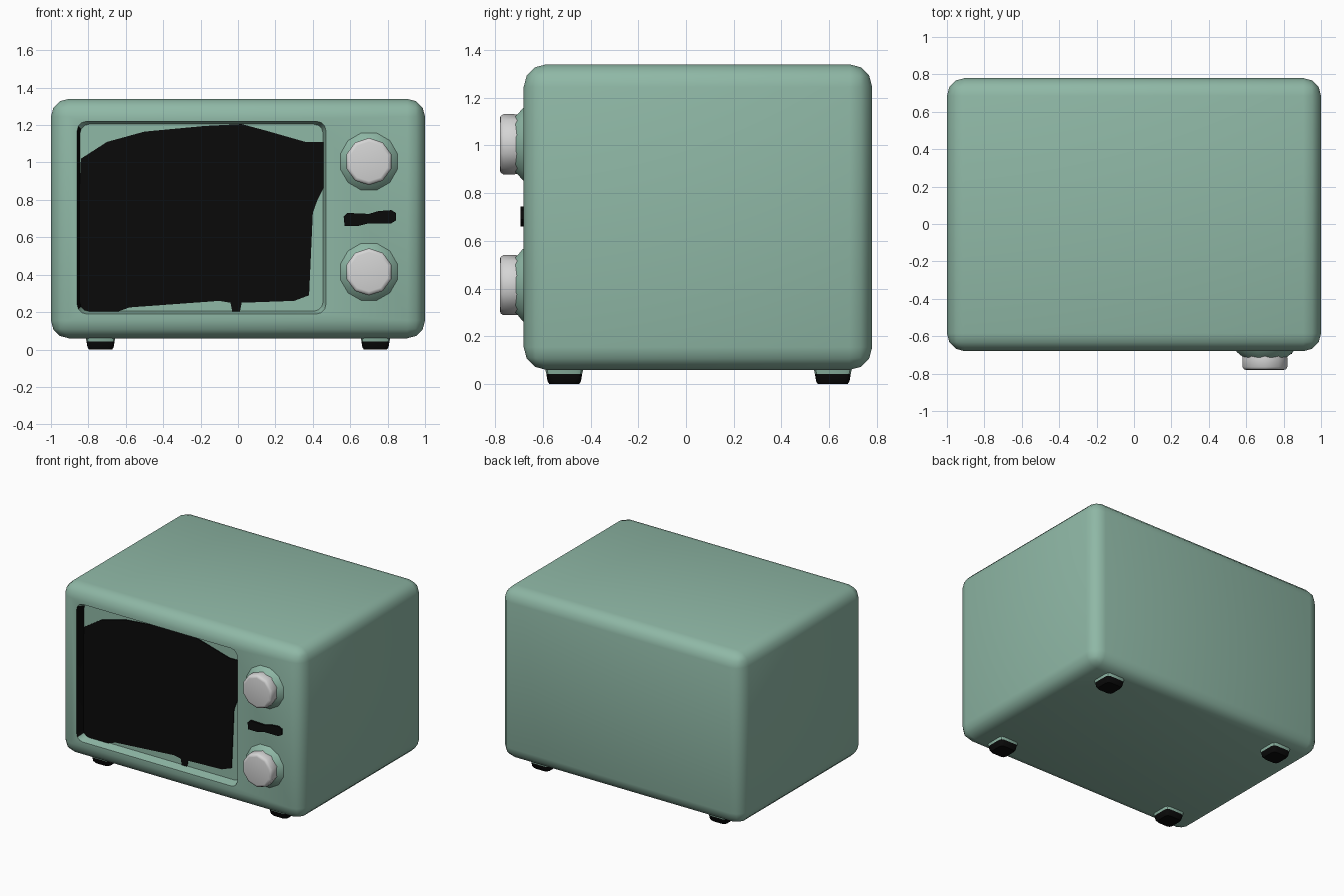
import bpy, bmesh, math

if "Cube" in bpy.data.objects:
    bpy.data.objects.remove(bpy.data.objects["Cube"])


def material(name, rgb):
    m = bpy.data.materials.new(name)
    m.diffuse_color = (*rgb, 1)
    m.use_nodes = True
    m.node_tree.nodes["Principled BSDF"].inputs["Base Color"].default_value = m.diffuse_color
    return m


GREEN = material("sage_green", (0.275, 0.479, 0.381))
BLACK = material("black", (0.003, 0.003, 0.003))
GREY = material("light_grey", (0.66, 0.66, 0.66))


def loft(name, rings, mats, smooth=40):
    """Closed solid through a list of equal-length point rings."""
    bm = bmesh.new()
    loops = [[bm.verts.new(p) for p in ring] for ring in rings]
    for a, b in zip(loops, loops[1:]):
        n = len(a)
        for i in range(n):
            bm.faces.new((a[i], a[(i + 1) % n], b[(i + 1) % n], b[i]))
    bm.faces.new(loops[0])
    bm.faces.new(loops[-1])
    bmesh.ops.recalc_face_normals(bm, faces=bm.faces[:])
    return finish(name, bm, mats, smooth)


def finish(name, bm, mats, smooth=40):
    me = bpy.data.meshes.new(name)
    bm.to_mesh(me)
    bm.free()
    ob = bpy.data.objects.new(name, me)
    bpy.context.collection.objects.link(ob)
    for m in mats:
        me.materials.append(m)
    activate(ob)
    bpy.ops.object.shade_smooth_by_angle(angle=math.radians(smooth))
    return ob


def activate(ob):
    bpy.ops.object.select_all(action='DESELECT')
    ob.select_set(True)
    bpy.context.view_layer.objects.active = ob


def round_rect(cx, cz, hx, hz, r, seg=3):
    pts = []
    for k, (sx, sz) in enumerate([(1, 1), (-1, 1), (-1, -1), (1, -1)]):
        for i in range(seg + 1):
            a = math.pi / 2 * (k + i / seg)
            pts.append((cx + sx * (hx - r) + r * math.cos(a),
                        cz + sz * (hz - r) + r * math.sin(a)))
    return pts


def at_y(pts, y):
    return [(x, y, z) for x, z in pts]


# Rounded cabinet
bm = bmesh.new()
bmesh.ops.create_cube(bm, size=1)
for v in bm.verts:
    v.co = (v.co.x * 2, v.co.y * 1.46 + 0.05, v.co.z * 1.28 + 0.70)
bmesh.ops.bevel(bm, geom=bm.edges[:], offset=0.095, segments=3,
                profile=0.5, affect='EDGES')
cabinet = finish("cabinet", bm, [GREEN, BLACK])

# Shallow screen recess cut into the front
cutter = loft("recess_cutter", [
    at_y(round_rect(-0.195, 0.705, 0.672, 0.525, 0.05), -0.76),
    at_y(round_rect(-0.195, 0.705, 0.665, 0.515, 0.05), -0.68),
    at_y(round_rect(-0.195, 0.705, 0.650, 0.500, 0.05), -0.615)], [GREEN])
activate(cabinet)
mod = cabinet.modifiers.new("recess", 'BOOLEAN')
mod.operation = 'DIFFERENCE'
mod.solver = 'EXACT'
mod.object = cutter
bpy.ops.object.modifier_apply(modifier="recess")
bpy.data.objects.remove(cutter)
bpy.ops.object.shade_smooth_by_angle(angle=math.radians(40))
# Left wall of the recess is dark
for f in cabinet.data.polygons:
    if f.normal.x > 0.8 and -0.9 < f.center.x < -0.8:
        f.material_index = 1

# Uneven dark screen on the recess floor
outline = [(-0.85, 0.22), (-0.80, 0.20), (-0.65, 0.20), (-0.58, 0.225),
           (-0.10, 0.26), (-0.04, 0.25), (-0.03, 0.20), (0.01, 0.20),
           (0.02, 0.25), (0.30, 0.26), (0.38, 0.29), (0.40, 0.73),
           (0.425, 0.80), (0.46, 0.87), (0.46, 1.11), (0.36, 1.11),
           (0.15, 1.17), (0.02, 1.205), (-0.18, 1.195), (-0.50, 1.165),
           (-0.70, 1.11), (-0.84, 1.02), (-0.85, 0.80)]
loft("screen", [at_y(outline, -0.613), at_y(outline, -0.621)], [BLACK])


# Knobs with flared green collars
def disc(cz, r, y, n, cx=0.70):
    return at_y([(cx + r * math.cos(2 * math.pi * (i + 0.5) / n),
                  cz + r * math.sin(2 * math.pi * (i + 0.5) / n))
                 for i in range(n)], y)


for label, cz in (("upper", 1.005), ("lower", 0.415)):
    loft(label + "_knob_collar", [disc(cz, r, y, 12) for r, y in
         ((0.165, -0.67), (0.155, -0.685), (0.13, -0.705), (0.12, -0.715))], [GREEN])
    loft(label + "_knob", [disc(cz, r, y, 10) for r, y in
         ((0.122, -0.68), (0.126, -0.72), (0.126, -0.765), (0.118, -0.777),
          (0.105, -0.78))], [GREY], 50)

# Dark slot between the knobs, slightly pinched in the middle
slot = [(0.57, 0.66), (0.64, 0.66), (0.70, 0.675), (0.82, 0.675),
        (0.845, 0.69), (0.845, 0.73), (0.82, 0.745), (0.75, 0.74),
        (0.70, 0.725), (0.585, 0.73), (0.565, 0.71)]
loft("control_slot", [at_y(slot, -0.675), at_y(slot, -0.694)], [BLACK])

# Four tapered feet: green stem, black pad
for sx, side in ((-1, "left"), (1, "right")):
    for cy, end in ((-0.51, "front"), (0.615, "back")):
        rings = []
        for h, z in ((0.062, 0.0), (0.07, 0.012), (0.075, 0.042), (0.085, 0.09)):
            rings.append([(x, y, z) for x, y in
                          round_rect(sx * 0.735, cy, h, h, 0.025, 2)])
        foot = loft(end + "_" + side + "_foot", rings, [GREEN, BLACK])
        for f in foot.data.polygons:
            f.material_index = 1 if f.center.z < 0.042 else 0
